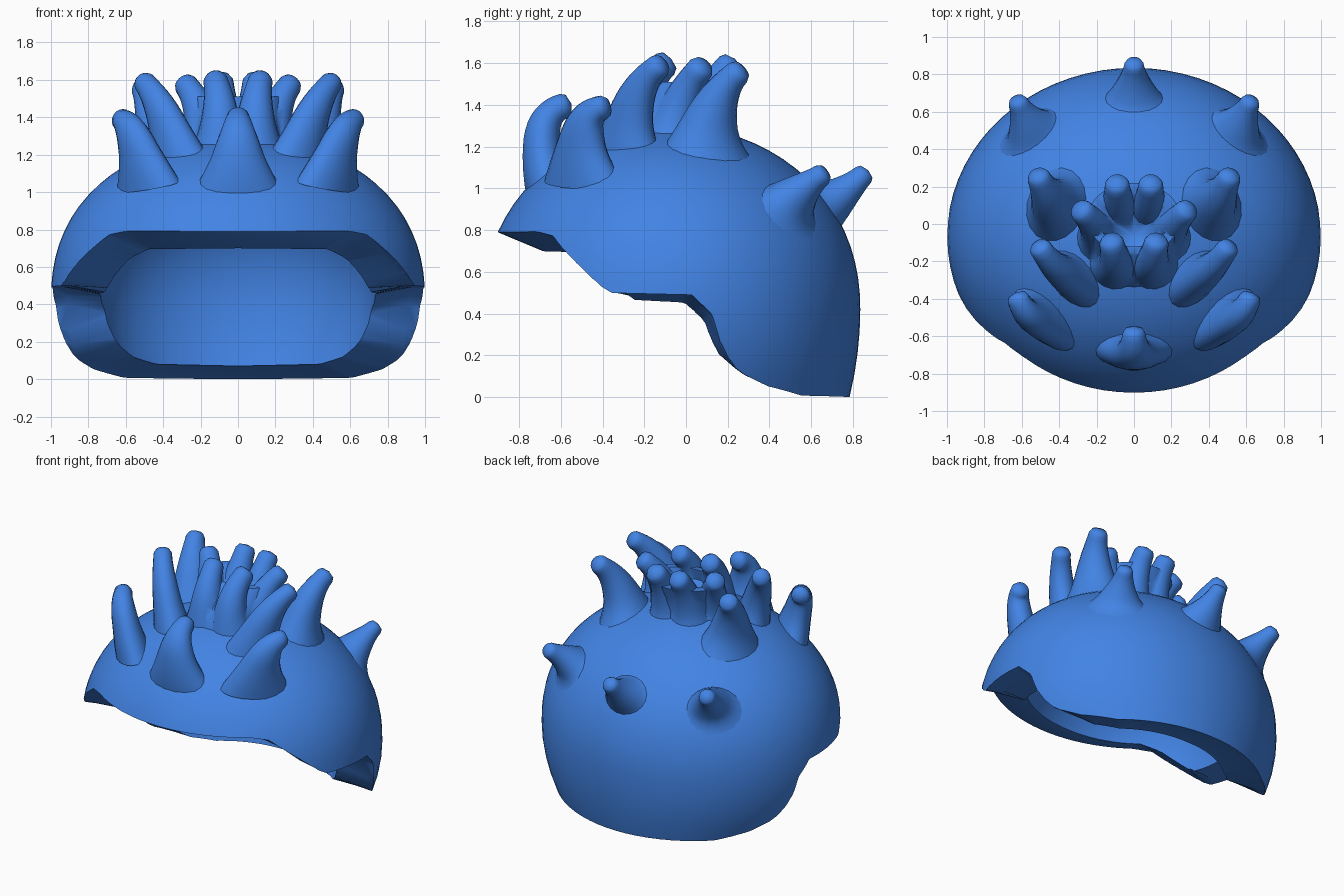
import bpy, bmesh, math
from mathutils import Vector

if "Cube" in bpy.data.objects:
    bpy.data.objects.remove(bpy.data.objects["Cube"])

blue = bpy.data.materials.new("blue")
blue.diffuse_color = (0.055, 0.23, 0.78, 1)
blue.use_nodes = True
blue.node_tree.nodes["Principled BSDF"].inputs["Base Color"].default_value = blue.diffuse_color
YC = -0.07  # middle of the shell, front to back


def finish(name, bm):
    bmesh.ops.recalc_face_normals(bm, faces=bm.faces)
    me = bpy.data.meshes.new(name)
    bm.to_mesh(me)
    bm.free()
    me.materials.append(blue)
    ob = bpy.data.objects.new(name, me)
    bpy.context.collection.objects.link(ob)
    return ob


def shade(ob, angle):
    bpy.ops.object.select_all(action='DESELECT')
    ob.select_set(True)
    bpy.context.view_layer.objects.active = ob
    bpy.ops.object.shade_smooth_by_angle(angle=math.radians(angle))


def loft(bm, rings, tip):
    """Skin a list of vertex rings, closing the start flat and the end in a point."""
    loops = [[bm.verts.new(p) for p in ring] for ring in rings]
    n = len(loops[0])
    bm.faces.new(loops[0])
    for a, b in zip(loops, loops[1:]):
        for i in range(n):
            j = (i + 1) % n
            bm.faces.new((a[i], a[j], b[j], b[i]))
    end = bm.verts.new(tip)
    for i in range(n):
        bm.faces.new((loops[-1][i], loops[-1][(i + 1) % n], end))


def ellipse(rx, ry, yc, z, n=48):
    return [(rx * math.cos(2 * math.pi * i / n), yc + ry * math.sin(2 * math.pi * i / n), z)
            for i in range(n)]


def dome(name, rx, ry, height, bottom):
    """Rounded solid whose widest level is z = 0.42."""
    mid = 0.42
    levels = [bottom + (mid - bottom) * i / 5 for i in range(5)]
    levels += [mid + height * math.sin(math.pi / 2 * i / 18) for i in range(18)]
    rings = []
    for z in levels:
        u = (z - mid) / height
        if u < 0:
            fx, fy = 1 - 0.5 * u * u, 1 - 0.25 * u * u
        else:
            fx, fy = (1 - u ** 2.3) ** 0.5, (1 - u ** 2.15) ** 0.5
        rings.append(ellipse(rx * fx, ry * fy, YC, z, 72))
    bm = bmesh.new()
    loft(bm, rings, (0, YC, mid + height))
    return finish(name, bm)


def combine(ob, other, operation='DIFFERENCE', keep=False):
    mod = ob.modifiers.new("combine", 'BOOLEAN')
    mod.operation, mod.solver, mod.object = operation, 'EXACT', other
    bpy.context.view_layer.objects.active = ob
    bpy.ops.object.modifier_apply(modifier=mod.name)
    if not keep:
        bpy.data.objects.remove(other)


# Thick hollow shell
shell = dome("helmet_shell", 1.0, 0.905, 0.88, -0.1)
combine(shell, dome("hollow_cutter", 0.74, 0.65, 0.68, -0.2))

# Rim heights by angle from the front (degrees), at the outer and inner edge
outer_rim = [(0, 0.80), (40, 0.80), (48, 0.775), (59, 0.65), (71, 0.50), (96, 0.49),
             (102, 0.40), (106, 0.22), (112, 0.12), (123, 0.05), (138, 0.002), (180, 0.0)]
inner_rim = [(0, 0.70), (45, 0.695), (56, 0.64), (75, 0.455), (95, 0.44), (104, 0.36),
             (110, 0.22), (122, 0.12), (138, 0.08), (180, 0.07)]


def height_at(table, a):
    for (a0, z0), (a1, z1) in zip(table, table[1:]):
        if a <= a1:
            return z0 + (z1 - z0) * (a - a0) / (a1 - a0)
    return table[-1][1]


def rim_ring(scale, table=None, z=0.0):
    pts = []
    for i in range(120):
        deg = i * 3
        a = math.radians(deg)
        h = height_at(table, min(deg, 360 - deg)) if table else z
        pts.append((scale * math.sin(a), YC - 0.92 * scale * math.cos(a), h))
    return pts


# Tilted, stepped rim: brim in front, cheeks at the sides, neck edge behind
bm = bmesh.new()
loft(bm, [rim_ring(1.4, z=-0.6), rim_ring(1.4, outer_rim), rim_ring(0.93, outer_rim),
          rim_ring(0.67, inner_rim), rim_ring(0.5, inner_rim)], (0, YC, 0.3))
bmesh.ops.triangulate(bm, faces=[f for f in bm.faces if len(f.verts) == 4])
combine(shell, finish("rim_cutter", bm))
shade(shell, 35)

# Solid used to trim the buried roots of the horns
root_cutter = dome("root_cutter", 0.992, 0.897, 0.874, -0.1)
root_cutter.hide_render = True


def horn(name, base, ctrl, tip, r0, r1, turn=0.0, flat=1.0):
    """Curved tapering horn; turn sets its broad direction, flat thins it across that."""
    base, ctrl, tip = Vector(base), Vector(ctrl), Vector(tip)
    n, steps, rings = 18, 14, []
    broad = Vector((math.cos(math.radians(turn)), math.sin(math.radians(turn)), 0))

    def ring(p, d, r, squash):
        side = (broad - d * broad.dot(d)).normalized()
        other = d.cross(side)
        return [p + side * r * math.cos(2 * math.pi * i / n)
                + other * r * squash * math.sin(2 * math.pi * i / n) for i in range(n)]

    for k in range(steps + 1):
        t = k / steps
        p = base * (1 - t) ** 2 + ctrl * 2 * t * (1 - t) + tip * t * t
        d = ((ctrl - base) * (1 - t) + (tip - ctrl) * t).normalized()
        flare = 0.25 * r0 * max(0, 1 - t / 0.4) ** 2
        r = r1 + (r0 - r1) * (1 - t) ** 1.35 + flare
        rings.append(ring(p, d, r, flat + (1 - flat) * t))
    rings.append(ring(tip + d * r1 * 0.4, d, r1 * 0.78, 1))
    bm = bmesh.new()
    loft(bm, rings, tip + d * r1 * 0.6)
    return finish(name, bm)


def trim(ob):
    combine(ob, root_cutter, keep=True)
    shade(ob, 50)


# Single horns on the centre line
trim(horn("front_horn", (0, -0.65, 1.0), (0, -0.755, 1.34), (0, -0.585, 1.395),
          0.195, 0.062, 0, 0.5))
trim(horn("back_horn", (0, 0.60, 0.88), (0, 0.71, 0.93), (0, 0.85, 1.065),
          0.22, 0.053, 0, 0.75))

# Mirrored pairs: base, bend, tip, base radius, tip radius, broad direction, thinness
pairs = {
    "brow_horn": ((0.48, -0.49, 1.03), (0.56, -0.53, 1.36), (0.62, -0.40, 1.385),
                  0.185, 0.06, 48, 0.5),
    "side_horn": ((0.31, -0.28, 1.13), (0.39, -0.29, 1.46), (0.50, -0.13, 1.585),
                  0.175, 0.06, 48, 0.6),
    "rear_horn": ((0.39, 0.09, 1.12), (0.44, 0.10, 1.42), (0.51, 0.25, 1.555),
                  0.20, 0.062, 110, 0.8),
    "nape_horn": ((0.52, 0.46, 0.88), (0.56, 0.52, 0.97), (0.62, 0.65, 1.065),
                  0.21, 0.053, -45, 0.7),
    "crown_front_spike": ((0.10, -0.19, 1.16), (0.08, -0.27, 1.45), (0.12, -0.10, 1.595),
                          0.15, 0.066, 0, 1),
    "crown_side_spike": ((0.17, -0.08, 1.16), (0.16, -0.05, 1.42), (0.28, 0.07, 1.575),
                         0.15, 0.064, 0, 1),
    "crown_back_spike": ((0.08, 0.05, 1.16), (0.08, 0.07, 1.42), (0.09, 0.21, 1.59),
                         0.15, 0.066, 0, 1),
}

# Hollow cup that webs the crown spikes together
bm = bmesh.new()
loft(bm, [ellipse(0.30, 0.27, -0.09, 1.18), ellipse(0.24, 0.24, -0.08, 1.32),
          ellipse(0.235, 0.215, -0.03, 1.42), ellipse(0.25, 0.19, 0.03, 1.51),
          ellipse(0.19, 0.14, 0.02, 1.51), ellipse(0.11, 0.10, -0.04, 1.43)], (0, -0.06, 1.36))
crown = finish("crown", bm)

for name, (b, c, t, r0, r1, turn, flat) in pairs.items():
    for s, label in ((1, "right"), (-1, "left")):
        ob = horn(f"{name}_{label}", *[(s * p[0], p[1], p[2]) for p in (b, c, t)],
                  r0, r1, turn if s > 0 else 180 - turn, flat)
        if name.startswith("crown"):
            combine(crown, ob, 'UNION')
        else:
            trim(ob)
trim(crown)
bpy.data.objects.remove(root_cutter)
